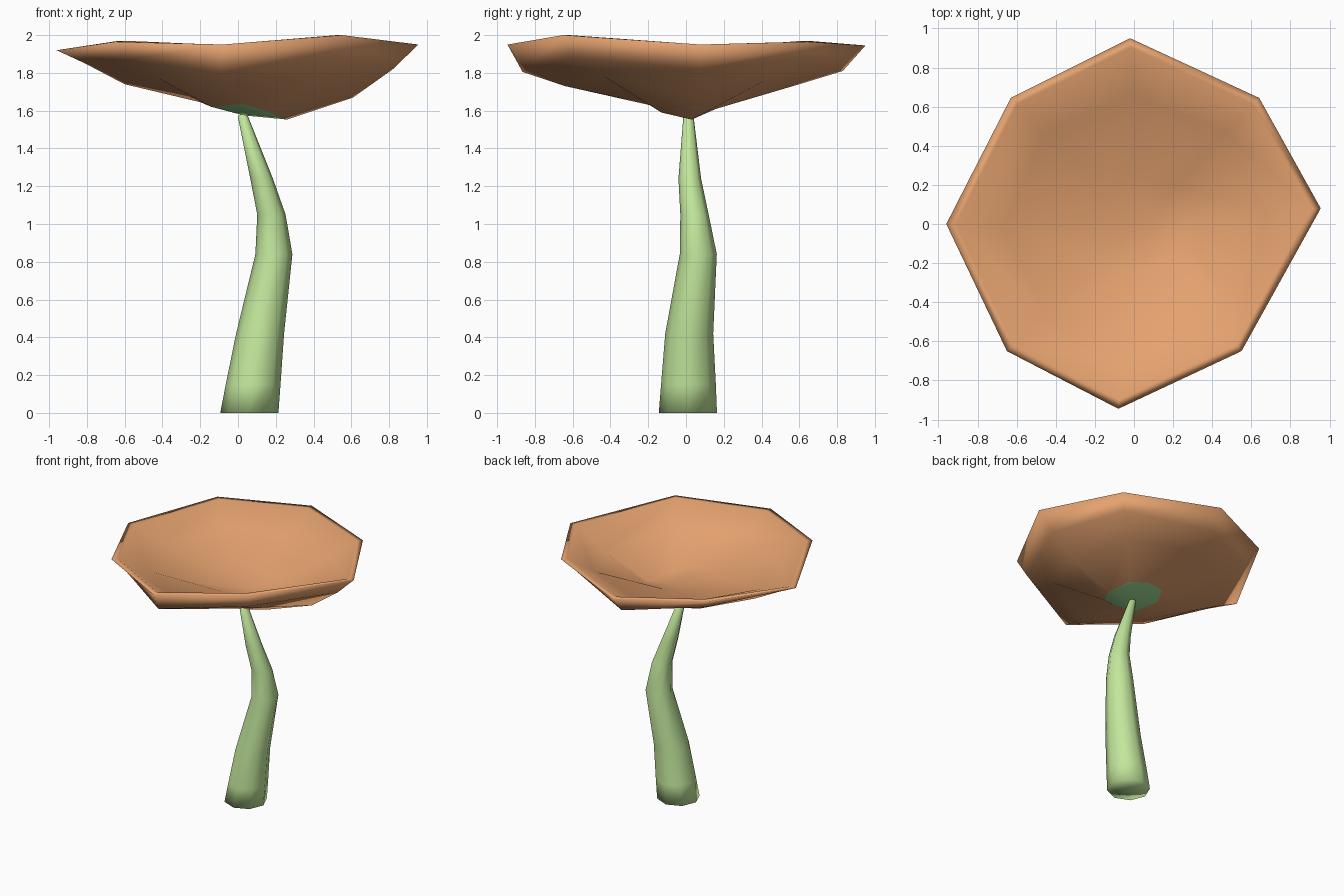
import bpy, bmesh, math

cube = bpy.data.objects.get("Cube")
if cube:
    bpy.data.objects.remove(cube, do_unlink=True)


def material(name, srgb):
    lin = [((c / 255 + 0.055) / 1.055) ** 2.4 for c in srgb]
    m = bpy.data.materials.new(name)
    m.use_nodes = True
    m.diffuse_color = (*lin, 1)
    bsdf = m.node_tree.nodes["Principled BSDF"]
    bsdf.inputs["Base Color"].default_value = (*lin, 1)
    bsdf.inputs["Roughness"].default_value = 0.8
    return m


orange = material("cap orange", (229, 162, 111))
green = material("stem green", (194, 231, 156))
collar_green = material("collar green", (163, 224, 153))


def loft(name, rings, start, end, mats):
    """Skin a stack of equal rings and close both ends with a fan to a point."""
    bm = bmesh.new()
    loops = [[bm.verts.new(p) for p in ring] for ring in rings]
    n = len(loops[0])
    for a, b in zip(loops, loops[1:]):
        for i in range(n):
            j = (i + 1) % n
            bm.faces.new((a[i], a[j], b[j], b[i]))
    for loop, tip, slot in ((loops[0], start, len(mats) - 1), (loops[-1], end, 0)):
        c = bm.verts.new(tip)
        for i in range(n):
            f = bm.faces.new((loop[i], loop[(i + 1) % n], c))
            f.material_index = slot
    bmesh.ops.recalc_face_normals(bm, faces=bm.faces[:])
    for f in bm.faces:
        f.smooth = True
    me = bpy.data.meshes.new(name)
    bm.to_mesh(me)
    bm.free()
    for m in mats:
        me.materials.append(m)
    ob = bpy.data.objects.new(name, me)
    bpy.context.collection.objects.link(ob)
    return ob


# Cap: eight-sided uneven bowl, listed counter-clockwise from +x
collar = [(.26, .03, 1.553), (.18, .16, 1.61), (.03, .2, 1.64), (-.13, .16, 1.655),
          (-.2, .02, 1.645), (-.14, -.15, 1.62), (.03, -.2, 1.635), (.17, -.13, 1.59)]
belly = [(.61, .05, 1.67), (.43, .43, 1.765), (0, .6, 1.74), (-.42, .42, 1.775),
         (-.6, 0, 1.74), (-.42, -.42, 1.77), (-.04, -.64, 1.73), (.42, -.44, 1.785)]
shoulder = [(.82, .07, 1.82), (.57, .57, 1.87), (-.02, .83, 1.81), (-.55, .55, 1.87),
            (-.81, 0, 1.85), (-.58, -.58, 1.87), (-.09, -.865, 1.805), (.5, -.6, 1.88)]
rim = [(.955, .08, 1.95), (.64, .645, 1.965), (-.02, .95, 1.945), (-.63, .645, 1.97),
       (-.96, 0, 1.92), (-.65, -.65, 1.965), (-.08, -.945, 1.95), (.55, -.65, 2.0)]
lip = [(x * .95, y * .95, z) for x, y, z in rim]
bowl = [(x * 1.1, y * 1.1, z * .6 + .79) for x, y, z in belly]
basin = [(x * 1.2, y * 1.2, z + .1) for x, y, z in collar]
# the collar under the cap is the fan that closes the underside
loft("cap", [collar, belly, shoulder, rim, lip, bowl, basin],
     (.03, .013, 1.575), (.1, .03, 1.675), [orange, collar_green])

# Stem: tapering bent stalk as (centre x, centre y, z, radius)
sections = [(.06, .01, 0, .154), (.08, .013, .15, .145), (.117, .017, .42, .127),
            (.19, .065, .84, .098), (.177, .045, 1.05, .075), (.125, .02, 1.24, .06),
            (.026, .013, 1.57, .027)]
stem_rings = [[(x + r * math.cos(i * math.tau / 8), y + r * math.sin(i * math.tau / 8), z)
               for i in range(8)] for x, y, z, r in sections]
loft("stem", stem_rings, (.06, .01, 0), (.026, .013, 1.59), [green])
